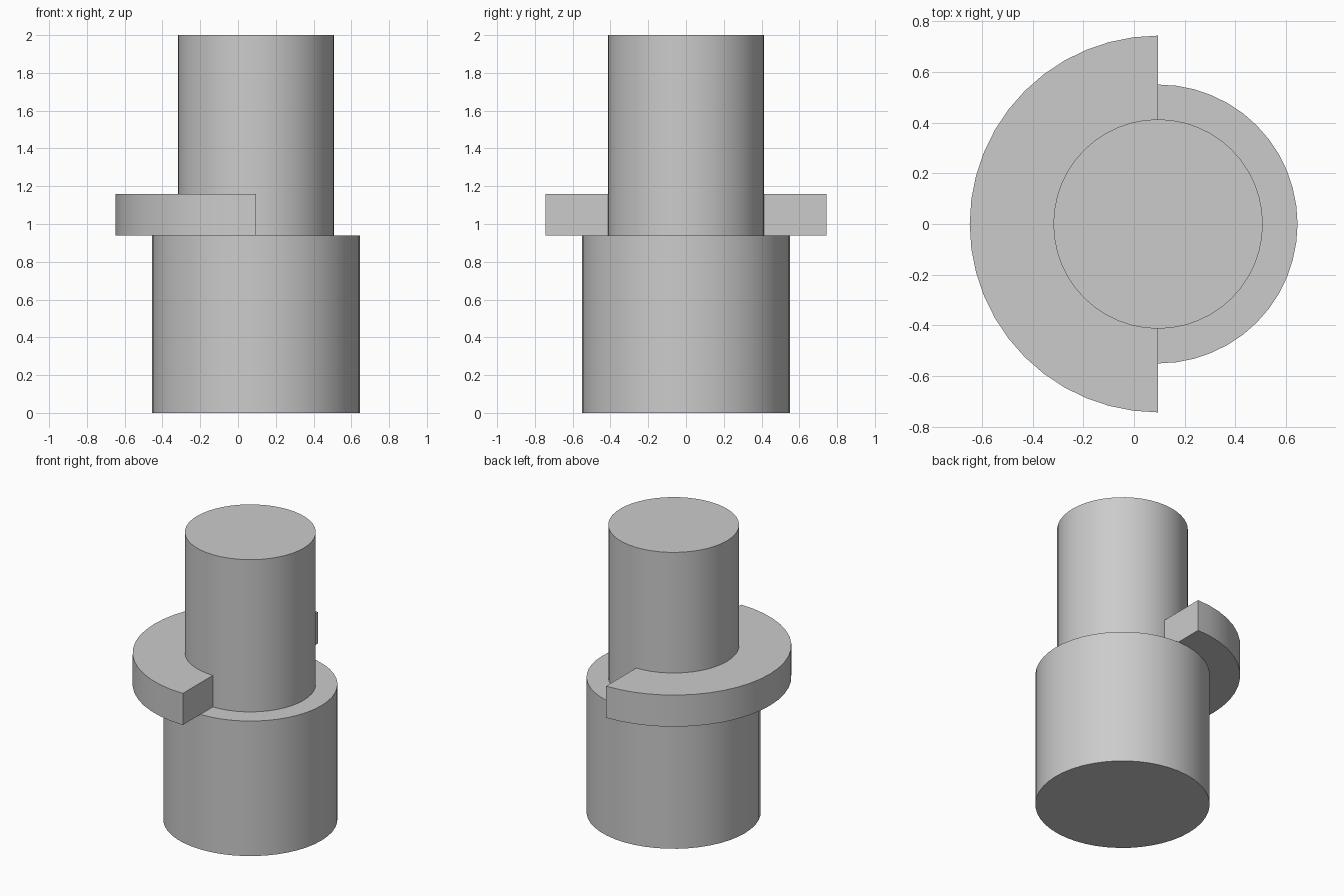
import bpy
import bmesh
from math import pi, cos, sin, radians

cube = bpy.data.objects.get("Cube")
if cube:
    bpy.data.objects.remove(cube, do_unlink=True)

AXIS_X = 0.095      # shared axis of all parts
SEGMENTS = 48
SHAFT_R, BASE_R, COLLAR_R = 0.413, 0.55, 0.743
BASE_TOP, COLLAR_TOP, SHAFT_TOP = 0.94, 1.16, 2.0

grey = bpy.data.materials.new("plain_grey")
grey.use_nodes = True
colour = (0.6, 0.6, 0.6, 1)
grey.diffuse_color = colour
grey.node_tree.nodes["Principled BSDF"].inputs["Base Color"].default_value = colour


def arc(radius, start, end, steps):
    """Points along an arc about the shared axis."""
    angles = [start + (end - start) * i / steps for i in range(steps + 1)]
    return [(radius * cos(a), radius * sin(a)) for a in angles]


def extrude_outline(name, outline, bottom, top):
    """Solid made by raising a flat outline from bottom to top."""
    bm = bmesh.new()
    face = bm.faces.new([bm.verts.new((x, y, bottom)) for x, y in outline])
    raised = bmesh.ops.extrude_face_region(bm, geom=[face], use_keep_orig=True)
    verts = [g for g in raised["geom"] if isinstance(g, bmesh.types.BMVert)]
    bmesh.ops.translate(bm, verts=verts, vec=(0, 0, top - bottom))
    bmesh.ops.recalc_face_normals(bm, faces=bm.faces)
    mesh = bpy.data.meshes.new(name)
    bm.to_mesh(mesh)
    bm.free()
    mesh.materials.append(grey)
    obj = bpy.data.objects.new(name, mesh)
    obj.location.x = AXIS_X
    bpy.context.collection.objects.link(obj)
    bpy.ops.object.select_all(action="DESELECT")
    obj.select_set(True)
    bpy.context.view_layer.objects.active = obj
    bpy.ops.object.shade_smooth_by_angle(angle=radians(30))
    return obj


# Wide lower cylinder and narrow upper shaft
extrude_outline("base_cylinder", arc(BASE_R, 0, 2 * pi, SEGMENTS)[:-1], 0, BASE_TOP)
extrude_outline("upper_shaft", arc(SHAFT_R, 0, 2 * pi, SEGMENTS)[:-1], BASE_TOP, SHAFT_TOP)

# Half-ring collar wrapped around the -x side of the shaft
half = SEGMENTS // 2
collar = arc(COLLAR_R, pi / 2, 3 * pi / 2, half) + arc(SHAFT_R, 3 * pi / 2, pi / 2, half)
extrude_outline("half_collar", collar, BASE_TOP, COLLAR_TOP)
